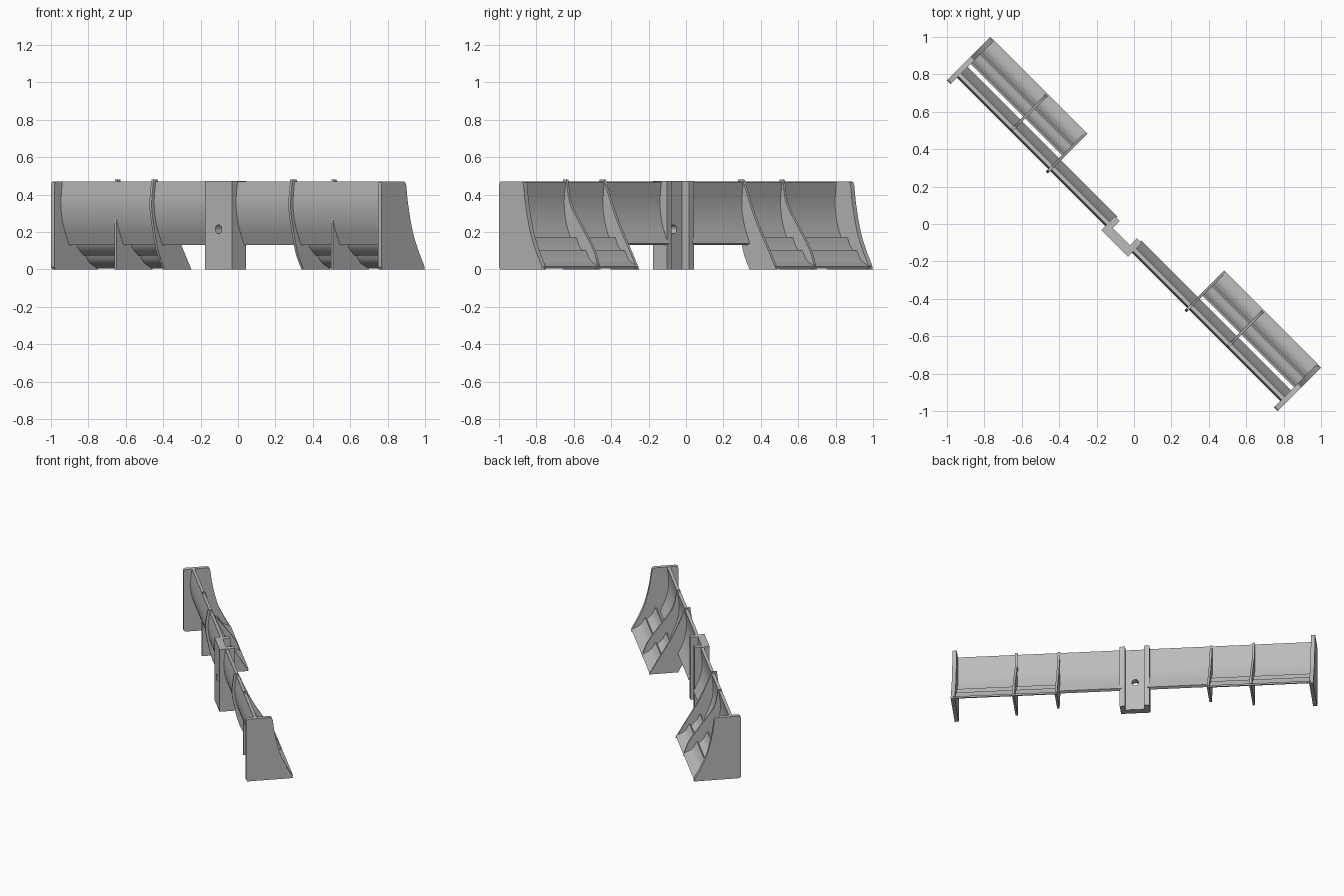
import bpy
import bmesh
import math
from mathutils import Matrix, Vector

cube = bpy.data.objects.get("Cube")
if cube:
    bpy.data.objects.remove(cube, do_unlink=True)

grey = bpy.data.materials.new("plain grey")
grey.use_nodes = True
grey.diffuse_color = (0.5, 0.5, 0.5, 1)
grey.node_tree.nodes["Principled BSDF"].inputs["Base Color"].default_value = (0.5, 0.5, 0.5, 1)

# The whole assembly runs diagonally
TURN = Matrix.Rotation(-math.pi / 4, 4, "Z")
parts = []


def smooth_path(pts, steps=5):
    """Catmull-Rom curve through the points."""
    p = [Vector(q) for q in pts]
    p = [2 * p[0] - p[1]] + p + [2 * p[-1] - p[-2]]
    out = []
    for a, b, c, d in zip(p, p[1:], p[2:], p[3:]):
        for i in range(steps):
            t = i / steps
            out.append(0.5 * (2 * b + (c - a) * t + (2 * a - 5 * b + 4 * c - d) * t ** 2
                              + (3 * b - a - 3 * c + d) * t ** 3))
    return out + [p[-2]]


def ribbon(pts, thick):
    """Closed outline of a curved sheet with the given thickness."""
    path = smooth_path(pts)
    back = []
    for i, q in enumerate(path):
        d = (path[min(i + 1, len(path) - 1)] - path[max(i - 1, 0)]).normalized()
        back.append(q + Vector((-d.y, d.x)) * thick)
    return path + back[::-1]


def prism(name, outline, start, end, place):
    """Extrude an outline between two stations; place maps (a, b, station) to a point."""
    bm = bmesh.new()
    rings = [[bm.verts.new(TURN @ Vector(place(a, b, s))) for a, b in outline]
             for s in (start, end)]
    bm.faces.new(rings[0])
    bm.faces.new(rings[1][::-1])
    n = len(outline)
    for i in range(n):
        j = (i + 1) % n
        bm.faces.new((rings[0][i], rings[1][i], rings[1][j], rings[0][j]))
    bmesh.ops.recalc_face_normals(bm, faces=bm.faces)
    mesh = bpy.data.meshes.new(name)
    bm.to_mesh(mesh)
    bm.free()
    mesh.materials.append(grey)
    ob = bpy.data.objects.new(name, mesh)
    bpy.context.collection.objects.link(ob)
    parts.append(ob)
    return ob


def along(a, b, s):
    return (s, a, b)


def upright(a, b, s):
    return (a, b, s)


# Side profiles as (depth, height)
board = ribbon([(-0.055, 0.13), (-0.1, 0.24), (-0.117, 0.35), (-0.106, 0.47)], -0.022)
upper_slat = ribbon([(-0.012, 0.165), (0.012, 0.115), (0.055, 0.075)], 0.012)
lower_slat = ribbon([(0.06, 0.095), (0.095, 0.04), (0.16, 0.005)], 0.012)
end_plate = smooth_path([(0.163, 0.0), (0.155, 0.025), (0.115, 0.1), (0.072, 0.2),
                         (0.038, 0.34), (0.022, 0.45)])
end_plate += [(0.016, 0.465), (0.003, 0.471), (-0.148, 0.471), (-0.16, 0.465),
              (-0.164, 0.45), (-0.164, 0.012), (-0.155, 0.0)]
outer_fin = smooth_path([(0.163, 0.0), (0.127, 0.1), (0.042, 0.22), (-0.05, 0.35),
                         (-0.08, 0.48)]) + [(-0.104, 0.48), (-0.108, 0.24), (-0.108, 0.0)]
inner_fin = smooth_path([(0.165, 0.0), (0.1, 0.11), (0.0, 0.28), (-0.09, 0.48)])
inner_fin += smooth_path([(-0.122, 0.48), (-0.136, 0.35), (-0.122, 0.25), (-0.086, 0.1),
                          (-0.037, 0.0)])

# Matching wings on both sides of the post
for side, s in (("left", 1), ("right", -1)):
    prism(side + "_curved_board", board, s * 0.09, s * 1.235, along)
    prism(side + "_upper_slat", upper_slat, s * 0.525, s * 1.235, along)
    prism(side + "_lower_slat", lower_slat, s * 0.525, s * 1.235, along)
    prism(side + "_inner_fin", inner_fin, s * 0.517, s * 0.533, along)
    prism(side + "_outer_fin", outer_fin, s * 0.81, s * 0.826, along)
    prism(side + "_end_plate", end_plate, s * 1.222, s * 1.25, along)

# Channel-shaped mounting post
half = [(0.102, -0.147), (0.102, -0.042), (0.066, -0.042), (0.066, -0.095)]
channel = half + [(-a, b) for a, b in half[::-1]]
post = prism("mounting_post", channel, 0.0, 0.472, upright)

# Bolt hole through the post
circle = [(0.024 * math.cos(math.tau * i / 24), 0.215 + 0.024 * math.sin(math.tau * i / 24))
          for i in range(24)]
cutter = prism("hole_cutter", circle, -0.3, 0.1, lambda a, b, s: (a, s, b))
cutter.hide_render = True
parts.remove(cutter)
cut = post.modifiers.new("bolt_hole", "BOOLEAN")
cut.operation = "DIFFERENCE"
cut.solver = "EXACT"
cut.object = cutter
bpy.context.view_layer.objects.active = post
bpy.ops.object.modifier_apply(modifier=cut.name)
bpy.data.objects.remove(cutter, do_unlink=True)

# Smooth the curves, keep the edges crisp
bpy.ops.object.select_all(action="DESELECT")
for ob in parts:
    ob.select_set(True)
bpy.context.view_layer.objects.active = post
bpy.ops.object.shade_smooth_by_angle(angle=math.radians(30))
